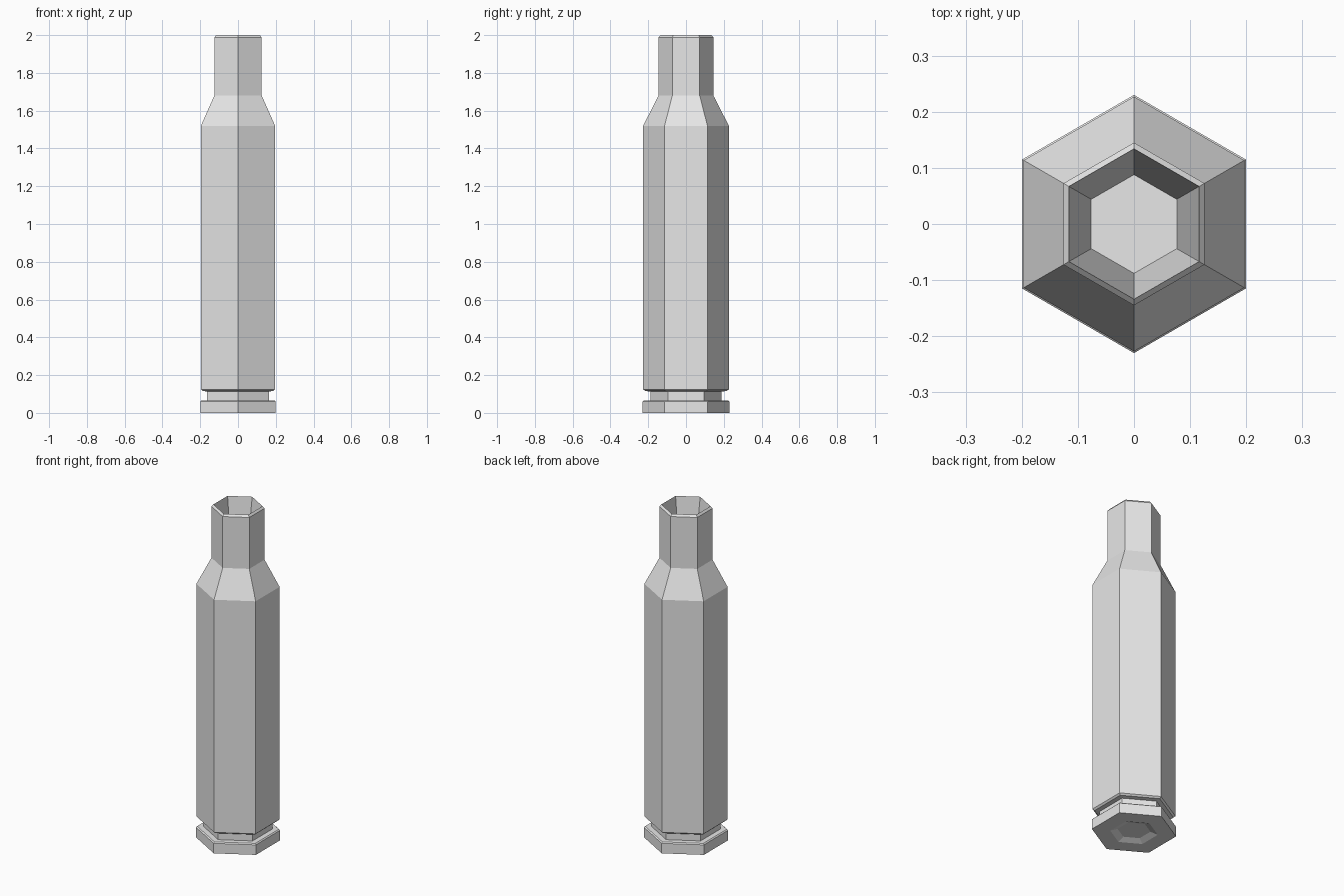
import bpy
import bmesh
from math import cos, sin, pi

cube = bpy.data.objects.get("Cube")
if cube:
    bpy.data.objects.remove(cube)

SIDES = 6

metal = bpy.data.materials.new("plain grey")
metal.use_nodes = True
grey = (0.8, 0.8, 0.8, 1)
metal.diffuse_color = grey
metal.node_tree.nodes["Principled BSDF"].inputs["Base Color"].default_value = grey


def lathe(name, profile):
    """Sweep a (radius, height) profile around z and cap both ends."""
    bm = bmesh.new()
    rings = []
    for r, z in profile:
        angles = [pi / 2 + 2 * pi * i / SIDES for i in range(SIDES)]
        rings.append([bm.verts.new((r * cos(a), r * sin(a), z)) for a in angles])
    for low, high in zip(rings, rings[1:]):
        for i in range(SIDES):
            j = (i + 1) % SIDES
            bm.faces.new((low[i], low[j], high[j], high[i]))
    bm.faces.new(rings[0][::-1])
    bm.faces.new(rings[-1])
    bmesh.ops.recalc_face_normals(bm, faces=bm.faces)
    mesh = bpy.data.meshes.new(name)
    bm.to_mesh(mesh)
    bm.free()
    mesh.materials.append(metal)
    obj = bpy.data.objects.new(name, mesh)
    bpy.context.collection.objects.link(obj)
    return obj


base = [(0.09, 0.015), (0.13, 0.0), (0.23, 0.0), (0.23, 0.06), (0.223, 0.066)]
groove = [(0.188, 0.066), (0.188, 0.113)]
body = [(0.216, 0.116), (0.227, 0.125), (0.227, 1.52)]
neck = [(0.145, 1.68), (0.145, 1.988), (0.134, 2.0)]
cavity = [(0.088, 1.68)]

# One closed shell: recessed base, groove, body, neck and hollow mouth
lathe("casing", base + groove + body + neck + cavity)
